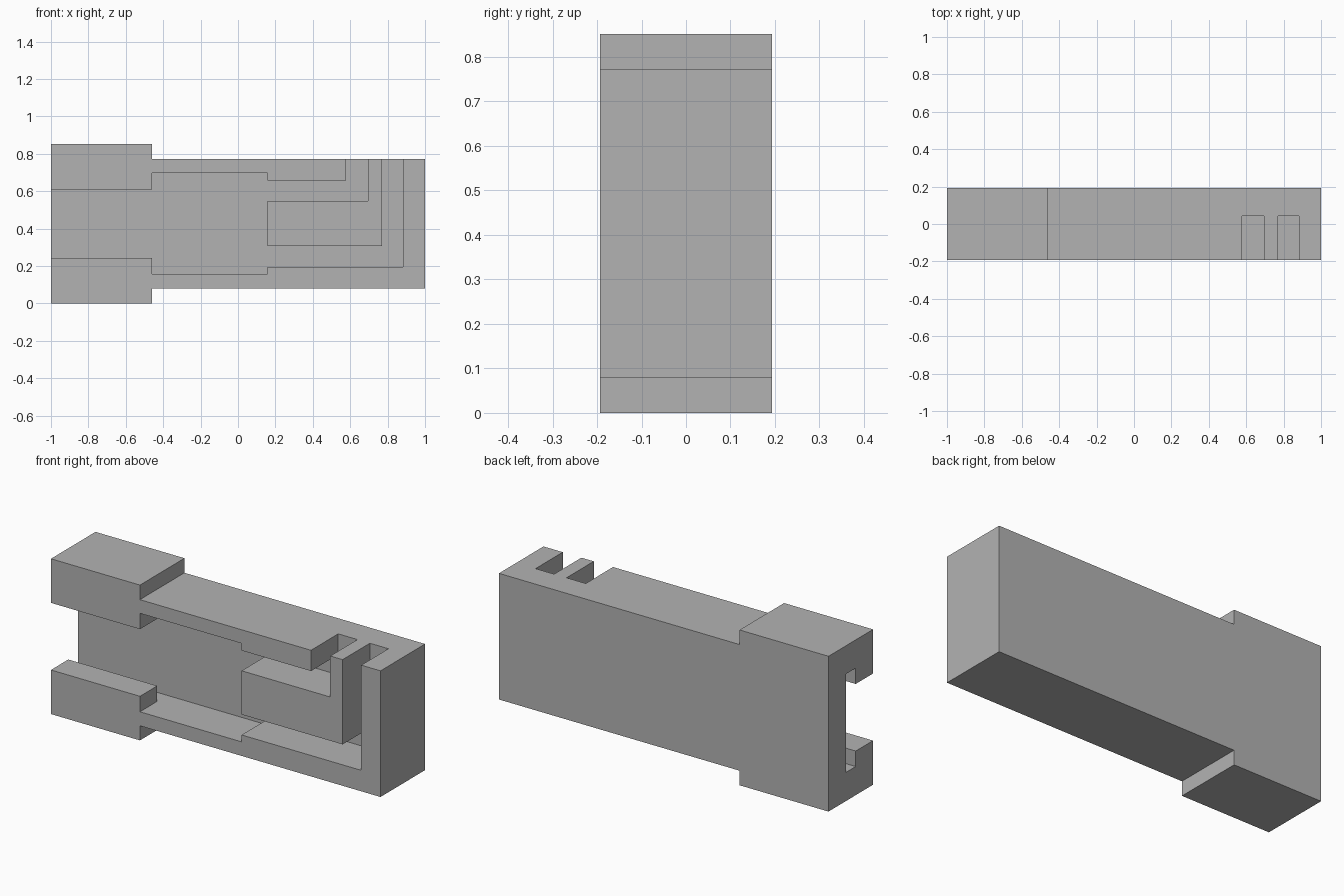
import bpy
import bmesh

if "Cube" in bpy.data.objects:
    bpy.data.objects.remove(bpy.data.objects["Cube"])

grey = bpy.data.materials.new("plain grey")
grey.use_nodes = True
colour = (0.45, 0.45, 0.45, 1)
grey.diffuse_color = colour
grey.node_tree.nodes["Principled BSDF"].inputs["Base Color"].default_value = colour

HALF = 0.193    # half of the body's thickness
FLOOR = 0.043   # channel floor; the lips end at -FLOOR
STEP = -0.46    # end of the tall head


def prism(name, outline, y0, y1):
    """Extrude an x-z outline from y0 to y1."""
    bm = bmesh.new()
    face = bm.faces.new([bm.verts.new((x, y0, z)) for x, z in outline])
    ext = bmesh.ops.extrude_face_region(bm, geom=[face])
    moved = [v for v in ext["geom"] if isinstance(v, bmesh.types.BMVert)]
    bmesh.ops.translate(bm, verts=moved, vec=(0, y1 - y0, 0))
    bmesh.ops.recalc_face_normals(bm, faces=bm.faces)
    mesh = bpy.data.meshes.new(name)
    bm.to_mesh(mesh)
    bm.free()
    mesh.materials.append(grey)
    obj = bpy.data.objects.new(name, mesh)
    bpy.context.collection.objects.link(obj)
    return obj


def rect(x0, x1, z0, z1):
    return [(x0, z0), (x1, z0), (x1, z1), (x0, z1)]


# Solid block with a taller head at one end
body = prism("slotted_body", [
    (-1, 0), (STEP, 0), (STEP, 0.08), (1, 0.08),
    (1, 0.772), (STEP, 0.772), (STEP, 0.852), (-1, 0.852)], -HALF, HALF)

# Channel running round the hooked tongue and out through two top slots
channel = prism("channel_cutter", [
    (STEP, 0.157), (0.157, 0.157), (0.157, 0.195), (0.883, 0.195),
    (0.883, 1), (0.77, 1), (0.77, 0.307), (0.157, 0.307),
    (0.157, 0.547), (0.695, 0.547), (0.695, 1), (0.578, 1),
    (0.578, 0.658), (0.157, 0.658), (0.157, 0.697), (STEP, 0.697)],
    -0.3, FLOOR)

# T-shaped slot through the head: narrow mouth and wider groove behind the lips
mouth = prism("mouth_cutter", rect(-1.1, -0.4, 0.242, 0.61), -0.3, FLOOR)
groove = prism("groove_cutter", rect(-1.1, -0.4, 0.157, 0.697), -FLOOR, FLOOR)

for cutter in (channel, mouth, groove):
    cut = body.modifiers.new(cutter.name, "BOOLEAN")
    cut.operation = "DIFFERENCE"
    cut.solver = "EXACT"
    cut.object = cutter

# Bake the cuts and remove the cutters
bpy.context.view_layer.update()
graph = bpy.context.evaluated_depsgraph_get()
result = bpy.data.meshes.new_from_object(body.evaluated_get(graph))
body.modifiers.clear()
body.data = result
for cutter in (channel, mouth, groove):
    bpy.data.objects.remove(cutter)
